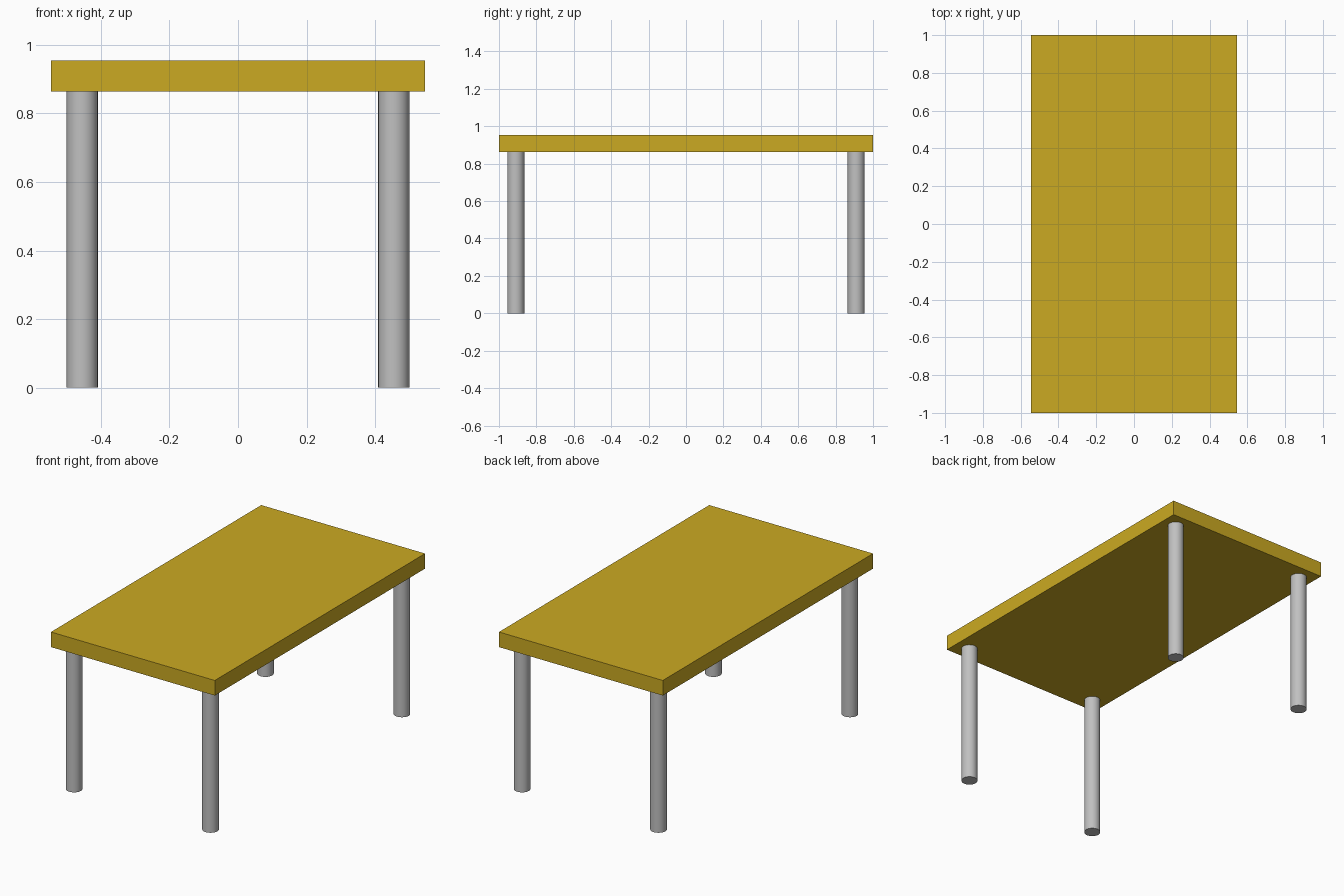
import bpy
import math

if "Cube" in bpy.data.objects:
    bpy.data.objects.remove(bpy.data.objects["Cube"])


def material(name, color):
    m = bpy.data.materials.new(name)
    m.diffuse_color = (*color, 1.0)
    m.use_nodes = True
    m.node_tree.nodes["Principled BSDF"].inputs["Base Color"].default_value = m.diffuse_color
    return m


golden = material("golden_yellow", (0.60, 0.40, 0.016))
grey = material("light_grey", (0.53, 0.53, 0.53))

HEIGHT, THICK = 0.9545, 0.0909
LEG_H, LEG_R = HEIGHT - THICK, 0.0455

# Table top slab
bpy.ops.mesh.primitive_cube_add(size=1, location=(0, 0, HEIGHT - THICK / 2))
top = bpy.context.object
top.name = "table_top"
top.scale = (1.0909, 2.0, THICK)
bpy.ops.object.transform_apply(location=False, rotation=False, scale=True)
top.data.materials.append(golden)

# Four round legs set in from the corners
for y, end in ((-0.91, "front"), (0.91, "back")):
    for x, side in ((-0.4545, "left"), (0.4545, "right")):
        bpy.ops.mesh.primitive_cylinder_add(
            vertices=32, radius=LEG_R, depth=LEG_H, location=(x, y, LEG_H / 2))
        leg = bpy.context.object
        leg.name = f"{end}_{side}_leg"
        leg.data.materials.append(grey)
        bpy.ops.object.shade_smooth_by_angle(angle=math.radians(40))
